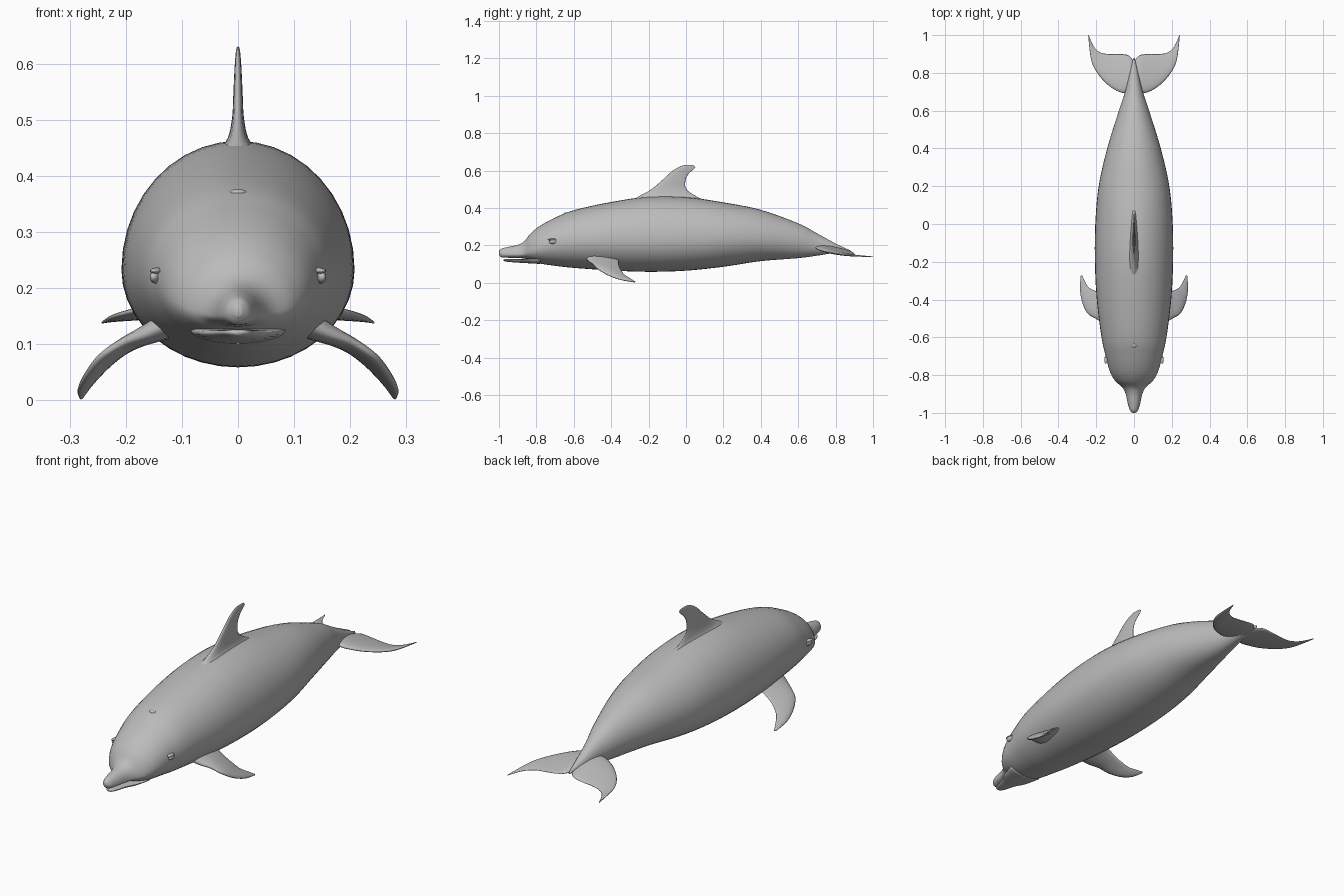
import bpy, bmesh, math
from mathutils import Vector

skin = bpy.data.materials.new("dolphin grey")
skin.diffuse_color = (0.5, 0.5, 0.5, 1)


def smooth_rows(rows, n):
    """Catmull-Rom resampling of rows of numbers."""
    out = []
    for i in range(len(rows) - 1):
        p0, p1, p2 = rows[max(i - 1, 0)], rows[i], rows[i + 1]
        p3 = rows[min(i + 2, len(rows) - 1)]
        for k in range(n):
            t = k / n
            out.append([0.5 * (2 * b + (c - a) * t + (2 * a - 5 * b + 4 * c - d) * t * t
                               + (3 * b - a - 3 * c + d) * t ** 3)
                        for a, b, c, d in zip(p0, p1, p2, p3)])
    out.append(list(rows[-1]))
    return out


def loft(name, rings, mirror=False):
    """Skin closed rings of points into a smooth capped object."""
    bm = bmesh.new()
    vs = [[bm.verts.new(p) for p in r] for r in rings]
    n = len(vs[0])
    for a, b in zip(vs, vs[1:]):
        for i in range(n):
            j = (i + 1) % n
            bm.faces.new((a[i], a[j], b[j], b[i]))
    bm.faces.new(vs[0])
    bm.faces.new(vs[-1])
    bmesh.ops.recalc_face_normals(bm, faces=bm.faces)
    return finish(name, bm, mirror)


def finish(name, bm, mirror=False):
    me = bpy.data.meshes.new(name)
    bm.to_mesh(me)
    bm.free()
    me.materials.append(skin)
    for p in me.polygons:
        p.use_smooth = True
    ob = bpy.data.objects.new(name, me)
    bpy.context.collection.objects.link(ob)
    if mirror:
        m = ob.modifiers.new("mirror", 'MIRROR')
        m.use_axis[0] = True
    return ob


def hull(name, stations, sides=40):
    """Loft along y; station = y, half width, bottom z, top z, widest z."""
    rings = []
    for y, w, zb, zt, zc in smooth_rows(stations, 6):
        ring = []
        for i in range(sides):
            a = 2 * math.pi * i / sides
            s = math.sin(a)
            ring.append((max(w, 0.001) * math.cos(a), y,
                         zc + s * ((zt - zc) if s > 0 else (zc - zb))))
        rings.append(ring)
    return loft(name, rings)


def fin(name, stations, mirror=False, sides=20):
    """Loft along the span; station = leading xyz, trailing xyz, half thickness."""
    rows = smooth_rows(stations, 5)
    mids = [(Vector(r[:3]) + Vector(r[3:6])) / 2 for r in rows]
    rings = []
    for i, r in enumerate(rows):
        lead, trail = Vector(r[:3]), Vector(r[3:6])
        span = mids[min(i + 1, len(mids) - 1)] - mids[max(i - 1, 0)]
        chord = trail - lead
        nrm = chord.cross(span).normalized()
        ring = []
        for k in range(sides):
            a = 2 * math.pi * k / sides
            u = (1 - math.cos(a)) / 2
            ring.append(lead + chord * u + nrm * math.sin(a) * r[6] * (1.3 - 0.7 * u))
        rings.append(ring)
    return loft(name, rings, mirror)


def blob(name, centre, size, mirror=False, turn=0.0):
    """Small ellipsoid, turned about z."""
    bm = bmesh.new()
    bmesh.ops.create_uvsphere(bm, u_segments=20, v_segments=12, radius=1)
    c, s = math.cos(turn), math.sin(turn)
    for v in bm.verts:
        x, y, z = (v.co[i] * size[i] for i in range(3))
        v.co = (centre[0] + x * c - y * s, centre[1] + x * s + y * c, centre[2] + z)
    return finish(name, bm, mirror)


# Body with melon and upper beak
hull("body", [
    (-1.0, 0.008, 0.150, 0.170, 0.158),
    (-0.985, 0.022, 0.136, 0.183, 0.155),
    (-0.95, 0.033, 0.134, 0.192, 0.152),
    (-0.90, 0.044, 0.132, 0.203, 0.152),
    (-0.865, 0.062, 0.130, 0.222, 0.156),
    (-0.83, 0.100, 0.118, 0.265, 0.170),
    (-0.78, 0.128, 0.103, 0.305, 0.190),
    (-0.70, 0.150, 0.091, 0.348, 0.210),
    (-0.60, 0.172, 0.080, 0.388, 0.222),
    (-0.40, 0.197, 0.066, 0.432, 0.230),
    (-0.20, 0.207, 0.059, 0.460, 0.232),
    (0.0, 0.205, 0.065, 0.458, 0.235),
    (0.20, 0.187, 0.086, 0.430, 0.240),
    (0.40, 0.142, 0.116, 0.390, 0.240),
    (0.60, 0.080, 0.132, 0.318, 0.222),
    (0.70, 0.047, 0.145, 0.265, 0.200),
    (0.80, 0.023, 0.160, 0.210, 0.182),
    (0.88, 0.003, 0.163, 0.173, 0.168)])

# Lower jaw, set just under the mouth line
hull("lower_jaw", [
    (-0.975, 0.008, 0.117, 0.124, 0.121),
    (-0.96, 0.022, 0.113, 0.127, 0.121),
    (-0.90, 0.041, 0.108, 0.127, 0.122),
    (-0.85, 0.066, 0.105, 0.128, 0.122),
    (-0.78, 0.085, 0.101, 0.140, 0.125)], 24)

# Swept dorsal fin with a flared base
fin("dorsal_fin", [
    (0, -0.30, 0.435, 0, 0.16, 0.425, 0.055),
    (0, -0.25, 0.464, 0, 0.07, 0.455, 0.022),
    (0, -0.185, 0.50, 0, 0.003, 0.50, 0.011),
    (0, -0.12, 0.555, 0, -0.002, 0.55, 0.008),
    (0, -0.07, 0.600, 0, 0.014, 0.583, 0.006),
    (0, -0.015, 0.628, 0, 0.035, 0.602, 0.004),
    (0, 0.040, 0.630, 0, 0.052, 0.618, 0.002)])

# Pectoral flippers
fin("flippers", [
    (0.10, -0.55, 0.150, 0.10, -0.35, 0.140, 0.030),
    (0.16, -0.525, 0.120, 0.15, -0.36, 0.120, 0.019),
    (0.205, -0.50, 0.103, 0.195, -0.357, 0.090, 0.013),
    (0.245, -0.475, 0.077, 0.225, -0.345, 0.065, 0.011),
    (0.272, -0.42, 0.043, 0.245, -0.33, 0.045, 0.009),
    (0.285, -0.35, 0.017, 0.262, -0.30, 0.025, 0.006),
    (0.282, -0.275, 0.003, 0.275, -0.270, 0.006, 0.002)], True)

# Tail flukes
fin("tail_flukes", [
    (0.0, 0.68, 0.187, 0.0, 0.86, 0.167, 0.018),
    (0.03, 0.69, 0.190, 0.03, 0.893, 0.162, 0.017),
    (0.08, 0.70, 0.183, 0.08, 0.90, 0.155, 0.013),
    (0.14, 0.738, 0.170, 0.13, 0.90, 0.150, 0.010),
    (0.195, 0.80, 0.158, 0.175, 0.907, 0.145, 0.008),
    (0.227, 0.87, 0.149, 0.212, 0.938, 0.142, 0.005),
    (0.243, 1.0, 0.139, 0.240, 1.0, 0.139, 0.002)], True)

# Eyes with brow folds, and the blowhole lip
blob("eyes", (0.146, -0.71, 0.220), (0.010, 0.024, 0.012), True, 0.25)
blob("eyelids", (0.143, -0.71, 0.231), (0.012, 0.030, 0.006), True, 0.25)
blob("blowhole", (0, -0.642, 0.370), (0.016, 0.012, 0.007))
